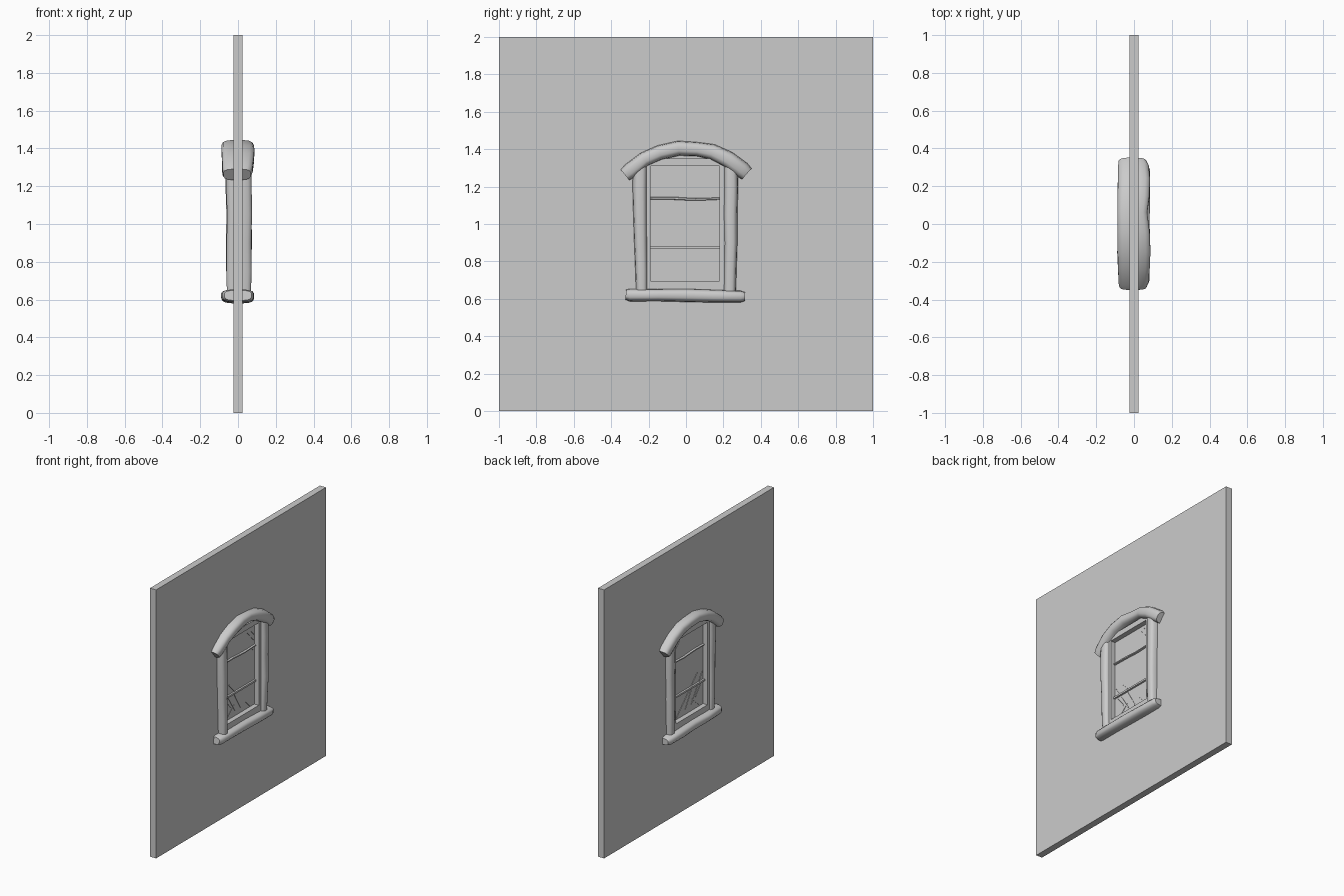
import bpy, bmesh, math
from mathutils import Vector

if "Cube" in bpy.data.objects:
    bpy.data.objects.remove(bpy.data.objects["Cube"], do_unlink=True)

grey = bpy.data.materials.new("plain_grey")
grey.use_nodes = True
GREY = (0.6, 0.6, 0.6, 1)
grey.diffuse_color = GREY
grey.node_tree.nodes["Principled BSDF"].inputs["Base Color"].default_value = GREY


def finish(name, bm):
    bmesh.ops.recalc_face_normals(bm, faces=bm.faces)
    mesh = bpy.data.meshes.new(name)
    bm.to_mesh(mesh)
    bm.free()
    mesh.materials.append(grey)
    obj = bpy.data.objects.new(name, mesh)
    bpy.context.collection.objects.link(obj)
    return obj


def box(name, x, y, z):
    """Box from (min, max) ranges."""
    bm = bmesh.new()
    bmesh.ops.create_cube(bm, size=1)
    for v in bm.verts:
        v.co = [(r[0] + r[1]) / 2 + c * (r[1] - r[0]) for r, c in zip((x, y, z), v.co)]
    return finish(name, bm)


def surround(name, outer, inner, depth):
    """Rectangular slab in the y-z plane with a rectangular opening."""
    bm = bmesh.new()
    loops = []
    for x in (-depth, depth):
        for y0, y1, z0, z1 in (outer, inner):
            loops.append([bm.verts.new((x, y, z)) for y, z in
                          ((y0, z0), (y1, z0), (y1, z1), (y0, z1))])
    for a, b in ((0, 1), (2, 3), (0, 2), (1, 3)):
        for i in range(4):
            j = (i + 1) % 4
            bm.faces.new((loops[a][i], loops[a][j], loops[b][j], loops[b][i]))
    return finish(name, bm)


def log(name, path, sides=16):
    """Hand-hewn beam: path rows are y, z, half width, half depth, x offset."""
    bm = bmesh.new()
    rings = []
    pts = [Vector((0, p[0], p[1])) for p in path]
    for i, (y, z, w, d, off) in enumerate(path):
        t = (pts[min(i + 1, len(pts) - 1)] - pts[max(i - 1, 0)]).normalized()
        across = Vector((0, -t.z, t.y))
        ring = []
        for k in range(sides):
            a = math.tau * (k + 0.5) / sides
            c, s = math.cos(a), math.sin(a)
            u = math.copysign(abs(c) ** 0.6, c) * d + off
            v = math.copysign(abs(s) ** 0.6, s) * w
            ring.append(bm.verts.new(pts[i] + across * v + Vector((u, 0, 0))))
        rings.append(ring)
    for a, b in zip(rings, rings[1:]):
        for k in range(sides):
            j = (k + 1) % sides
            bm.faces.new((a[k], a[j], b[j], b[k]))
    bm.faces.new(rings[0])
    bm.faces.new(rings[-1])
    obj = finish(name, bm)
    bpy.context.view_layer.objects.active = obj
    obj.select_set(True)
    bpy.ops.object.shade_smooth_by_angle(angle=math.radians(40))
    obj.select_set(False)
    return obj


def streak(name, y0, z0, y1, z1, w=0.004):
    """Thin glint running across both faces of the glass."""
    a, b = Vector((0, y0, z0)), Vector((0, y1, z1))
    t = (b - a).normalized()
    n = Vector((0, -t.z, t.y)) * w
    bm = bmesh.new()
    for side in (-0.011, 0.011):
        off = Vector((side, 0, 0))
        bm.faces.new([bm.verts.new(p + off) for p in (a - n, b - n, b + n, a + n)])
    bmesh.ops.bridge_loops(bm, edges=bm.edges[:])
    return finish(name, bm)


# Wall, sash and glass
surround("wall", (-1, 1, 0, 2), (-0.21, 0.21, 0.66, 1.33), 0.025)
surround("sash", (-0.23, 0.23, 0.63, 1.35), (-0.19, 0.18, 0.695, 1.31), 0.045)
box("glass", (-0.008, 0.008), (-0.2, 0.2), (0.67, 1.32))

# Glazing bars
box("lower_bar", (-0.022, 0.022), (-0.19, 0.18), (0.867, 0.88))
log("upper_bar", [(-0.19, 1.138, 0.006, 0.022, 0), (-0.08, 1.138, 0.008, 0.022, 0),
                  (0.05, 1.131, 0.007, 0.022, 0), (0.18, 1.136, 0.006, 0.022, 0)], 8)

# Glints on the glass
for i, s in enumerate([(-0.18, 0.94, -0.05, 0.74), (-0.12, 0.95, 0.13, 0.7),
                       (-0.17, 0.865, -0.1, 0.78), (-0.06, 0.865, 0.02, 0.73),
                       (-0.14, 0.71, -0.06, 0.78), (0.06, 1.3, 0.17, 1.18),
                       (0.1, 1.3, 0.175, 1.22), (0.14, 1.13, 0.175, 1.1)]):
    streak("glint_%d" % (i + 1), *s)

# Side posts
log("right_post", [(-0.236, 0.63, 0.031, 0.064, 0.005), (-0.238, 0.75, 0.033, 0.068, 0.005),
                   (-0.242, 0.9, 0.035, 0.066, 0.005), (-0.245, 1.05, 0.037, 0.067, 0.008),
                   (-0.247, 1.2, 0.039, 0.068, 0.005), (-0.245, 1.33, 0.038, 0.066, 0.005)])
log("left_post", [(0.234, 0.63, 0.033, 0.062, 0.003), (0.236, 0.75, 0.034, 0.066, 0.003),
                  (0.24, 0.9, 0.035, 0.07, 0.005), (0.238, 1.05, 0.037, 0.067, 0.005),
                  (0.241, 1.2, 0.038, 0.07, 0.003), (0.239, 1.33, 0.037, 0.066, 0.003)])

# Sill
log("sill", [(-0.322, 0.622, 0.027, 0.072, 0), (-0.3, 0.62, 0.034, 0.083, 0),
             (-0.15, 0.62, 0.033, 0.088, -0.002), (0, 0.619, 0.036, 0.084, 0),
             (0.15, 0.615, 0.035, 0.087, -0.002), (0.29, 0.612, 0.032, 0.085, 0),
             (0.315, 0.612, 0.024, 0.074, 0)])

# Arched lintel
log("lintel", [(-0.326, 1.262, 0.037, 0.073, -0.005), (-0.3, 1.283, 0.043, 0.08, -0.003),
               (-0.222, 1.346, 0.04, 0.085, 0), (-0.14, 1.382, 0.04, 0.088, 0),
               (-0.04, 1.405, 0.04, 0.086, -0.002), (0.06, 1.4, 0.038, 0.08, -0.009),
               (0.14, 1.386, 0.042, 0.085, -0.003), (0.225, 1.345, 0.045, 0.086, 0),
               (0.3, 1.29, 0.045, 0.082, -0.003), (0.325, 1.268, 0.04, 0.074, -0.008)])
